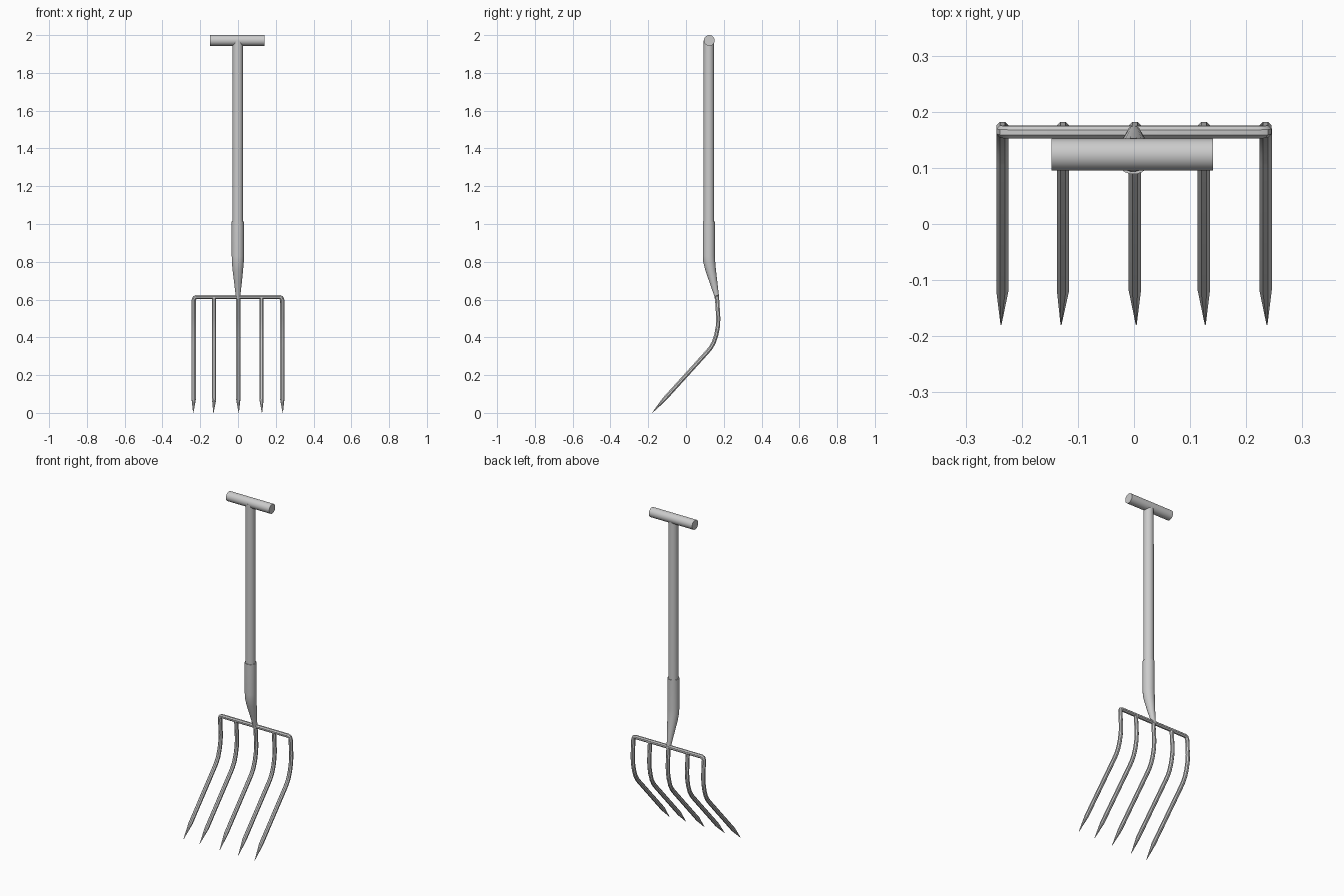
import bpy, bmesh, math
from mathutils import Vector

if "Cube" in bpy.data.objects:
    bpy.data.objects.remove(bpy.data.objects["Cube"])


def sweep(name, path, radii, sides, start_normal):
    """Tube along path with a radius per point; normal carried along the path."""
    pts = [Vector(p) for p in path]
    bm = bmesh.new()
    n = Vector(start_normal)
    rings = []
    for i, p in enumerate(pts):
        a = (p - pts[i - 1]).normalized() if i > 0 else Vector()
        b = (pts[i + 1] - p).normalized() if i < len(pts) - 1 else Vector()
        t = (a + b).normalized()
        n = (n - t * n.dot(t)).normalized()
        side = t.cross(n)
        ring = []
        for k in range(sides):
            ang = 2 * math.pi * (k + 0.5) / sides
            ring.append(bm.verts.new(p + (n * math.cos(ang) + side * math.sin(ang)) * radii[i]))
        rings.append(ring)
    for r0, r1 in zip(rings, rings[1:]):
        for k in range(sides):
            j = (k + 1) % sides
            bm.faces.new((r0[k], r0[j], r1[j], r1[k]))
    bm.faces.new(rings[0][::-1])
    bm.faces.new(rings[-1])
    bmesh.ops.recalc_face_normals(bm, faces=bm.faces)
    mesh = bpy.data.meshes.new(name)
    bm.to_mesh(mesh)
    bm.free()
    ob = bpy.data.objects.new(name, mesh)
    bpy.context.collection.objects.link(ob)
    bpy.ops.object.select_all(action='DESELECT')
    ob.select_set(True)
    bpy.context.view_layer.objects.active = ob
    bpy.ops.object.shade_smooth_by_angle(angle=math.radians(35))
    return ob


# Tine side profile (y, z) from the tip upwards
PROFILE = [(-0.179, 0.0), (-0.115, 0.072), (0.113, 0.323), (0.131, 0.345),
           (0.147, 0.373), (0.160, 0.412), (0.169, 0.458), (0.171, 0.50), (0.165, 0.597)]
R = 0.0119
TINE_R = [0.001] + [R] * (len(PROFILE) - 1)


def tine_path(x, tip_x):
    return [(tip_x if i == 0 else x, y, z) for i, (y, z) in enumerate(PROFILE)]


# Outer tines and crossbar, one continuous bent rod
E, BY, BZ = 0.2345, 0.164, 0.613
left = tine_path(-E, -0.237)
right = tine_path(E, 0.237)[::-1]
bar = [(-E + 0.004, BY, BZ - 0.004), (-E + 0.015, BY, BZ),
       (E - 0.015, BY, BZ), (E - 0.004, BY, BZ - 0.004)]
sweep("outer_tines_and_crossbar", left + bar + right,
      TINE_R + [R] * 4 + TINE_R[::-1], 8, (1, 0, 0))

# Inner tines, running up into the crossbar
for label, x, tip in (("left", -0.1265, -0.130), ("middle", 0.0015, 0.004), ("right", 0.1245, 0.127)):
    sweep("inner_tine_" + label, tine_path(x, tip) + [(x, BY, BZ)],
          TINE_R + [R], 8, (1, 0, 0))

# Socket: straight sleeve, then a tapering neck bent back to the crossbar
SX, SY = -0.001, 0.121
sweep("socket",
      [(SX, SY, 1.012), (SX, SY, 0.83), (SX, SY + 0.002, 0.80), (SX, SY + 0.009, 0.76),
       (0, 0.146, 0.69), (0, 0.162, 0.62), (0.001, BY, 0.605)],
      [0.0325, 0.0325, 0.032, 0.0285, 0.0205, 0.0125, 0.0115], 20, (1, 0, 0))

# Wooden shaft and T grip
sweep("shaft", [(SX, SY, 0.85), (SX, SY, 1.972)], [0.0285, 0.0275], 20, (1, 0, 0))
sweep("grip", [(-0.147, 0.1235, 1.9715), (0.141, 0.1235, 1.9715)], [0.0287] * 2, 24, (0, 0, 1))
